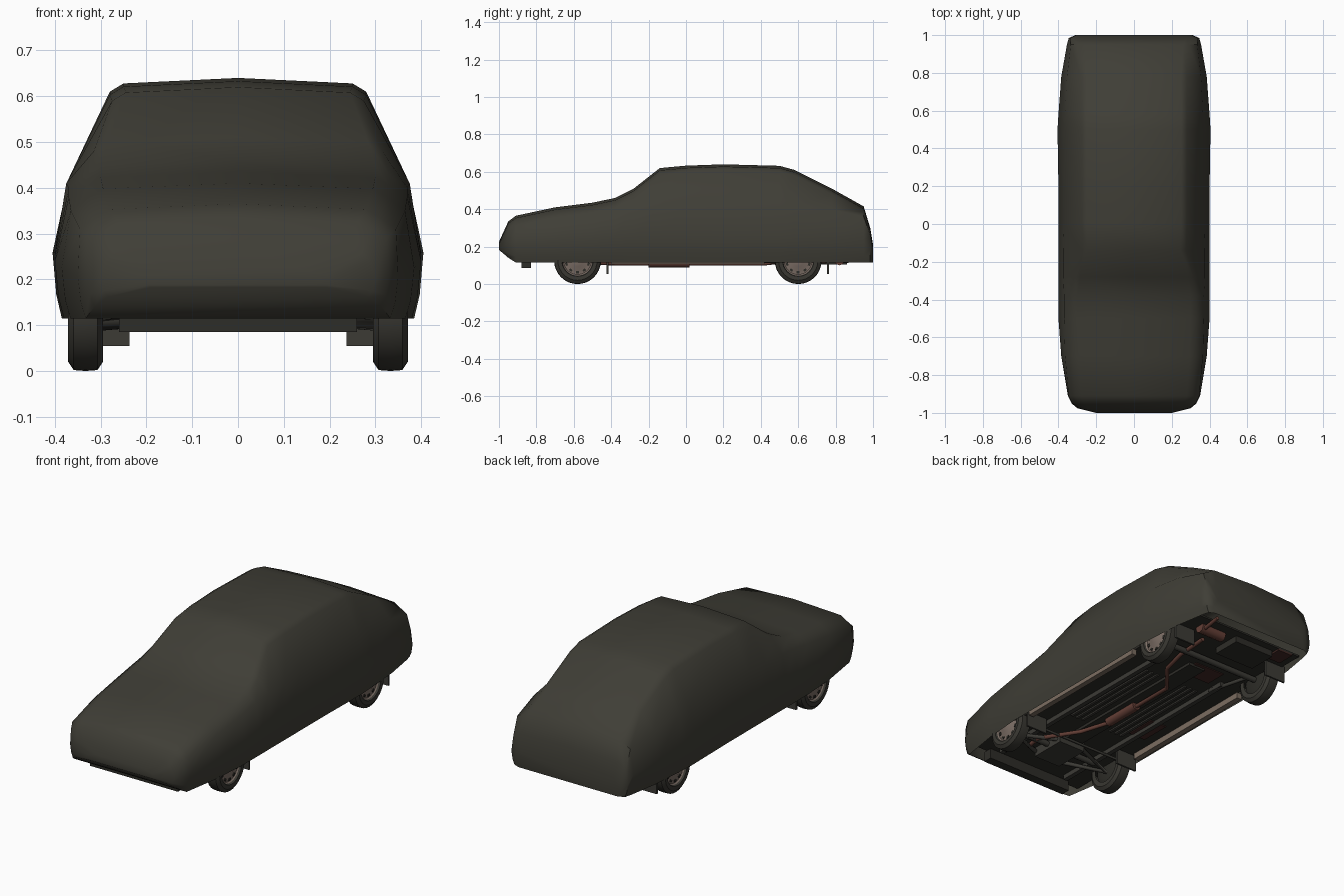
import bpy, bmesh, math
from mathutils import Vector, Matrix

if "Cube" in bpy.data.objects:
    bpy.data.objects.remove(bpy.data.objects["Cube"])


def material(name, r, g, b):
    m = bpy.data.materials.new(name)
    m.use_nodes = True
    m.diffuse_color = (r, g, b, 1)
    node = m.node_tree.nodes["Principled BSDF"]
    node.inputs["Base Color"].default_value = (r, g, b, 1)
    node.inputs["Roughness"].default_value = 0.8
    return m


CLOTH = material("cover cloth", 0.05, 0.048, 0.037)
RUBBER = material("tyre rubber", 0.04, 0.038, 0.031)
RIM = material("wheel metal", 0.2, 0.155, 0.13)
UNDER = material("underbody black", 0.027, 0.026, 0.021)
FRAME = material("chassis grey", 0.045, 0.043, 0.036)
RUST = material("exhaust rust", 0.13, 0.05, 0.037)
PRIMER = material("floor primer", 0.055, 0.022, 0.018)
SILL = material("sill paint", 0.2, 0.155, 0.12)


def finish(bm, name, mat, angle=None):
    bmesh.ops.recalc_face_normals(bm, faces=bm.faces)
    mesh = bpy.data.meshes.new(name)
    bm.to_mesh(mesh)
    bm.free()
    mesh.materials.append(mat)
    ob = bpy.data.objects.new(name, mesh)
    bpy.context.collection.objects.link(ob)
    if angle:
        bpy.ops.object.select_all(action="DESELECT")
        ob.select_set(True)
        bpy.context.view_layer.objects.active = ob
        bpy.ops.object.shade_smooth_by_angle(angle=math.radians(angle))
    return ob


def box(name, mat, low, high):
    bm = bmesh.new()
    low, high = Vector(low), Vector(high)
    size = high - low
    bmesh.ops.create_cube(bm, size=1, matrix=Matrix.Translation((low + high) / 2)
                          @ Matrix.Diagonal((*size, 1)))
    return finish(bm, name, mat)


def tube(name, mat, radius, path):
    curve = bpy.data.curves.new(name, "CURVE")
    curve.dimensions = "3D"
    curve.bevel_depth = radius
    curve.bevel_resolution = 2
    curve.use_fill_caps = True
    line = curve.splines.new("POLY")
    line.points.add(len(path) - 1)
    for p, co in zip(line.points, path):
        p.co = (*co, 1)
    curve.materials.append(mat)
    ob = bpy.data.objects.new(name, curve)
    bpy.context.collection.objects.link(ob)
    return ob


def lathe(name, mat, centre, profile, side, steps=32):
    """Turn (offset, radius) points about the axle line."""
    bm = bmesh.new()
    c = Vector(centre)
    verts = [bm.verts.new(c + Vector((side * o, 0, r))) for o, r in profile]
    edges = [bm.edges.new(pair) for pair in zip(verts, verts[1:])]
    bmesh.ops.spin(bm, geom=verts + edges, cent=c, axis=(1, 0, 0),
                   angle=math.tau, steps=steps, use_merge=True)
    bmesh.ops.remove_doubles(bm, verts=bm.verts, dist=0.0001)
    return finish(bm, name, mat, 35)


# Draped cover: y, top, half width, belt half width, belt height, roof edge
STATIONS = [
    (-1, .225, .2, .195, .21, .17),
    (-.975, .28, .3, .29, .24, .27),
    (-.95, .335, .33, .325, .29, .29),
    (-.91, .365, .35, .345, .31, .31),
    (-.7, .41, .385, .365, .35, .325),
    (-.5, .435, .4, .37, .38, .33),
    (-.38, .46, .4, .37, .4, .33),
    (-.28, .51, .4, .375, .41, .315),
    (-.14, .62, .4, .375, .41, .275),
    (0, .633, .4, .37, .42, .28),
    (.2, .64, .4, .37, .42, .28),
    (.5, .632, .405, .37, .42, .28),
    (.58, .61, .4, .365, .42, .28),
    (.78, .51, .385, .355, .4, .28),
    (.95, .415, .355, .335, .36, .29),
    (.985, .3, .345, .335, .26, .31),
    (1, .21, .31, .305, .19, .28),
]


def section(y, top, wide, belt, belt_z, edge):
    hem = 0.115 + max(0, -0.92 - y) * 0.85
    drop = min(0.03, (top - belt_z) * 0.6)
    half = [(wide * 0.95, hem), (wide * 0.98, hem + (belt_z - hem) * 0.17),
            (wide, hem + (belt_z - hem) * 0.47), (belt, belt_z),
            (edge, top - drop), (edge - 0.03, top - drop * 0.4)]
    ring = half + [(0, top)] + [(-x, z) for x, z in reversed(half)]
    return [Vector((x, y, z)) for x, z in ring]


bm = bmesh.new()
rings = [[bm.verts.new(p) for p in section(*s)] for s in STATIONS]
for a, b in zip(rings, rings[1:]):
    for i in range(len(a) - 1):
        bm.faces.new((a[i], a[i + 1], b[i + 1], b[i]))
for a, b in zip(rings[:3], rings[1:4]):
    bm.faces.new((a[0], b[0], b[-1], a[-1]))
bm.faces.new(rings[0])
bm.faces.new(rings[-1])
finish(bm, "car_cover", CLOTH, 50)

# Floor and structure
box("floor_pan", UNDER, (-.345, -.86, .14), (.345, .9, .15))
box("transmission_tunnel", UNDER, (-.05, -.5, .125), (.05, .5, .142))
box("engine_sump", FRAME, (-.07, -.68, .09), (.09, -.48, .14))
box("front_apron", UNDER, (-.26, -.88, .085), (.26, -.83, .14))
box("fuel_tank", UNDER, (-.2, .7, .105), (.04, .86, .142))
box("rear_floor_panel", PRIMER, (-.16, .4, .135), (.02, .52, .142))
box("side_floor_panel", PRIMER, (-.28, -.25, .135), (-.18, -.08, .142))
box("spare_well_panel", PRIMER, (-.3, .8, .13), (-.21, .9, .142))

for side, word in ((1, "left"), (-1, "right")):
    def pair(a, b):
        return sorted((side * a, side * b))

    x0, x1 = pair(.335, .365)
    box(word + "_sill", SILL, (x0, -.4, .108), (x1, .42, .14))
    x0, x1 = pair(.2, .225)
    box(word + "_chassis_rail", FRAME, (x0, -.8, .115), (x1, .45, .142))
    for k in range(3):
        x0, x1 = pair(.085 + k * .035, .1 + k * .035)
        box(f"{word}_floor_rib", FRAME, (x0, -.3, .132), (x1, .3, .142))
    tube(word + "_front_arm", FRAME, .012,
         [(side * .06, -.5, .12), (side * .3, -.58, .1), (side * .08, -.68, .12)])
    tube(word + "_rear_arm", FRAME, .01,
         [(side * .2, .36, .125), (side * .25, .6, .115)])

    # Wheels and mud flaps
    for y, end in ((-.58, "front"), (.6, "rear")):
        name = f"{word}_{end}"
        centre = (side * .333, y, .125)
        lathe(name + "_tyre", RUBBER, centre,
              [(-.036, .08), (-.038, .105), (-.026, .123), (0, .125),
               (.026, .123), (.038, .105), (.036, .084), (.026, .08)], side)
        lathe(name + "_rim", RIM, centre,
              [(.03, .084), (.02, .074), (.022, .05), (.032, .03), (.034, 0)], side)
        lathe(name + "_brake_drum", UNDER, centre,
              [(-.03, 0), (-.03, .06), (-.02, .085)], side)
        # Dark slots around the rim
        for k in range(10):
            bm = bmesh.new()
            spot = (Matrix.Translation(centre) @ Matrix.Rotation(k * math.tau / 10, 4, "X")
                    @ Matrix.Translation((side * .022, 0, .062))
                    @ Matrix.Diagonal((.006, .016, .012, 1)))
            bmesh.ops.create_cube(bm, size=1, matrix=spot)
            finish(bm, name + "_rim_slot", UNDER)
        x0, x1 = pair(.237, .362)
        box(name + "_mud_flap", FRAME, (x0, y + .155, .055), (x1, y + .165, .15))

# Axle, driveshaft and exhaust
tube("rear_axle", FRAME, .016, [(-.3, .6, .12), (.3, .6, .12)])
tube("front_crossmember", FRAME, .016, [(-.22, -.58, .12), (.22, -.58, .12)])
tube("steering_rod", FRAME, .007, [(-.28, -.46, .11), (.28, -.46, .11)])
tube("exhaust_pipe", RUST, .011,
     [(.15, -.66, .12), (.17, -.56, .115), (.05, -.36, .11), (0, -.2, .11),
      (0, .26, .11), (.13, .42, .11), (.15, .55, .125), (.17, .75, .12)])
tube("middle_muffler", RUST, .026, [(0, -.2, .115), (0, .02, .115)])
tube("rear_muffler", RUST, .03, [(.1, .82, .13), (.25, .82, .13)])
tube("tail_pipe", RUST, .01, [(.23, .82, .12), (.24, .95, .13)])
